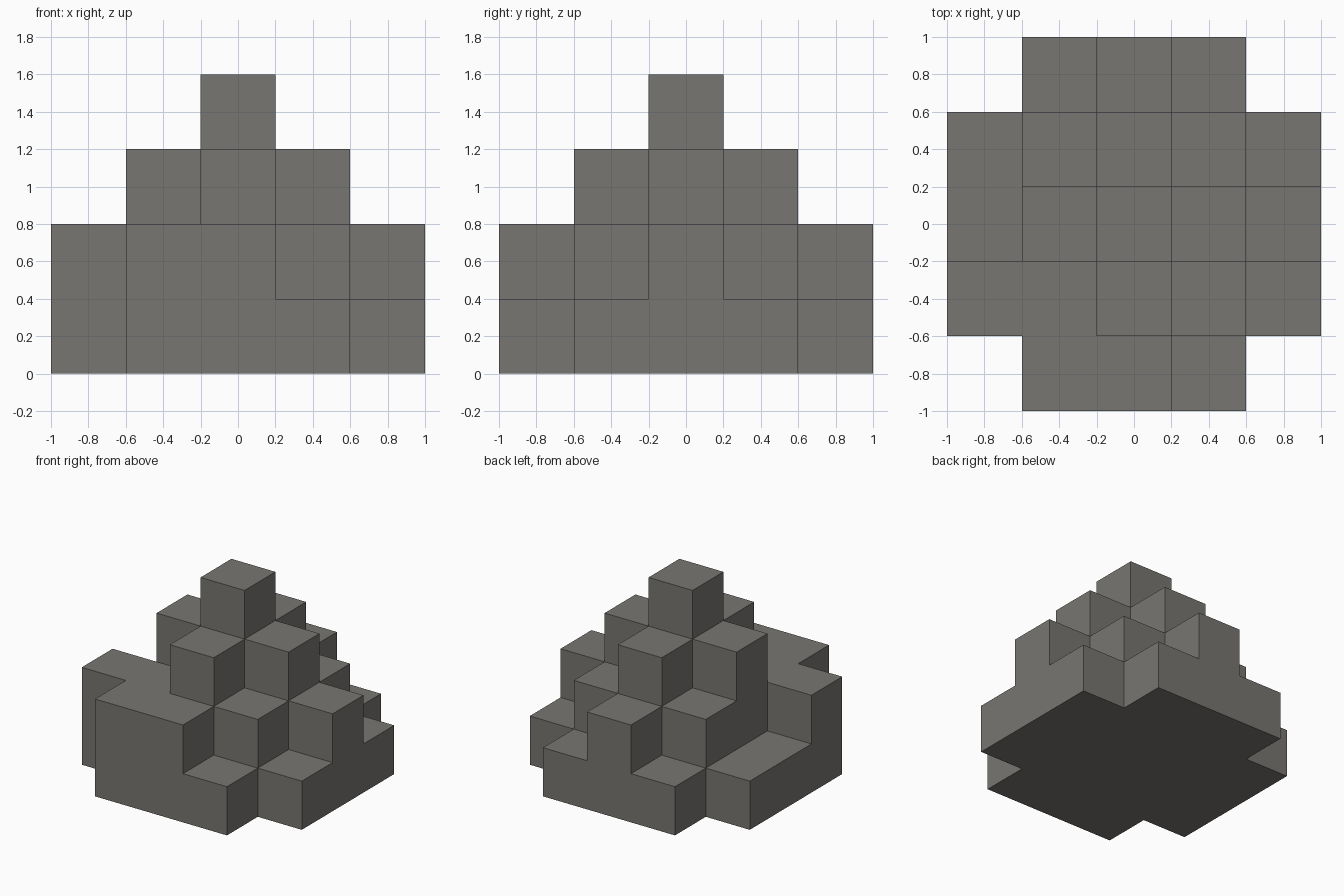
import bpy, bmesh
from mathutils import Vector

cube = bpy.data.objects.get("Cube")
if cube:
    bpy.data.objects.remove(cube, do_unlink=True)

SIZE = 0.4  # edge of one block

# Block count of each column, rows from back to front, columns along +x
HEIGHTS = ["01210",
           "12321",
           "13432",
           "22321",
           "02210"]


def filled(i, j, k):
    inside = 0 <= i < 5 and 0 <= j < 5
    return inside and 0 <= k < int(HEIGHTS[4 - j][i])


# Stone colour
stone = bpy.data.materials.new("warm_grey_stone")
colour = (0.19, 0.18, 0.168, 1)
stone.diffuse_color = colour
stone.use_nodes = True
bsdf = stone.node_tree.nodes["Principled BSDF"]
bsdf.inputs["Base Color"].default_value = colour
bsdf.inputs["Roughness"].default_value = 0.9

# Stepped mound: one outward face wherever a block meets open air
bm = bmesh.new()
axes = [Vector((1, 0, 0)), Vector((0, 1, 0)), Vector((0, 0, 1))]
for i in range(5):
    for j in range(5):
        for k in range(4):
            if not filled(i, j, k):
                continue
            centre = Vector((i - 2, j - 2, k + 0.5))
            for a in range(3):
                for sign in (-1, 1):
                    normal = axes[a] * sign
                    step = [int(c) for c in normal]
                    if filled(i + step[0], j + step[1], k + step[2]):
                        continue
                    u = axes[(a + 1) % 3]
                    v = axes[(a + 2) % 3] * sign
                    corners = (-u - v, u - v, u + v, v - u)
                    bm.faces.new([bm.verts.new((centre + (normal + c) / 2) * SIZE)
                                  for c in corners])
bmesh.ops.remove_doubles(bm, verts=bm.verts, dist=0.001)

mesh = bpy.data.meshes.new("stepped_mound")
bm.to_mesh(mesh)
bm.free()
mesh.materials.append(stone)
mound = bpy.data.objects.new("stepped_mound", mesh)
bpy.context.collection.objects.link(mound)
